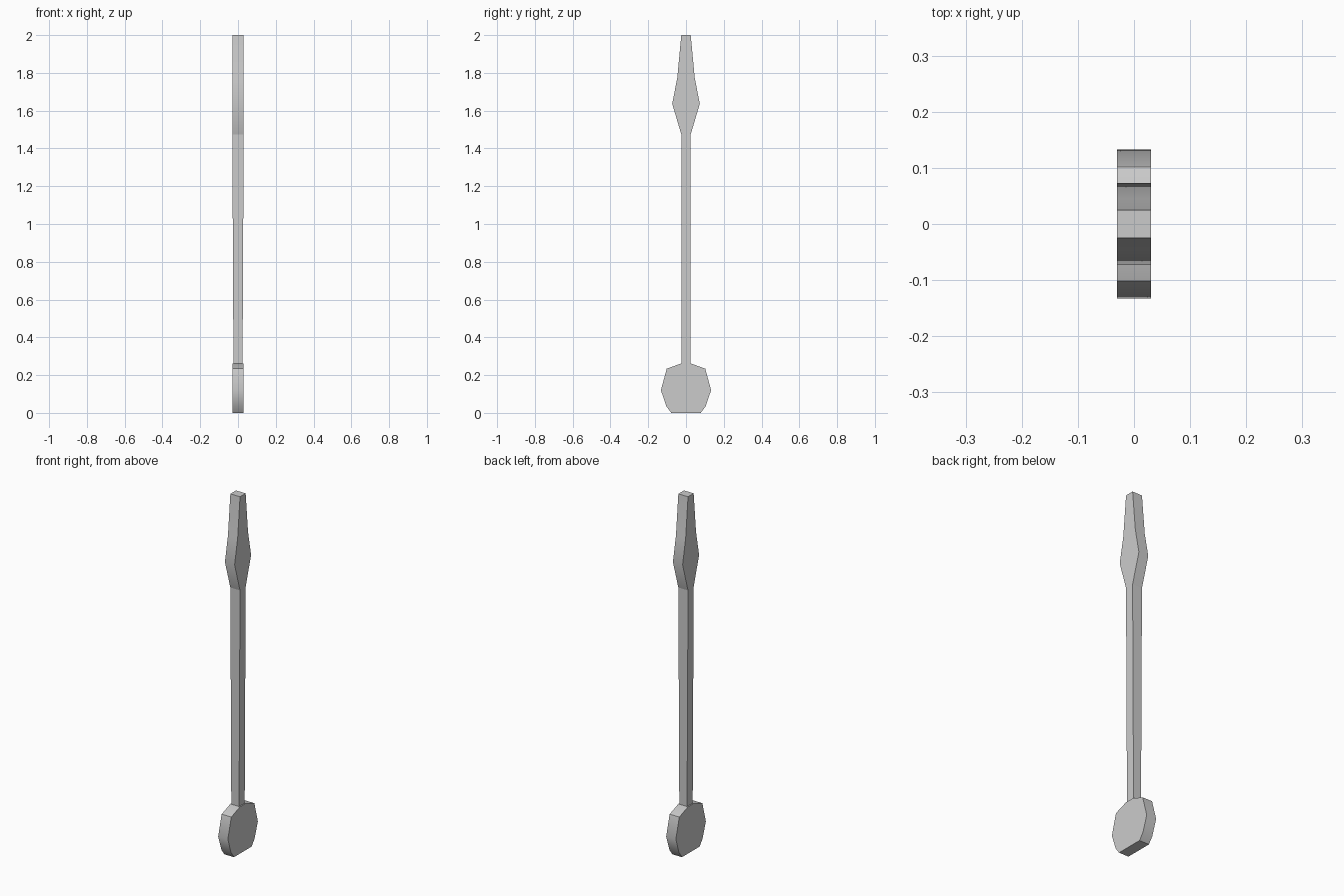
import bpy, bmesh

if "Cube" in bpy.data.objects:
    bpy.data.objects.remove(bpy.data.objects["Cube"])


def half_to_outline(half):
    # mirror a right-hand (y, z) half profile, listed bottom to top
    return half + [(-y, z) for y, z in reversed(half)]


def prism(name, half, thickness, skip_ends=False):
    """Slab across x from a mirrored profile; thickness(z) gives half width in x."""
    outline = half_to_outline(half)
    bm = bmesh.new()
    left = [bm.verts.new((-thickness(z), y, z)) for y, z in outline]
    right = [bm.verts.new((thickness(z), y, z)) for y, z in outline]
    n = len(outline)
    bm.faces.new(left)
    bm.faces.new(right)
    for i in range(n):
        j = (i + 1) % n
        # the closing edge is the bottom, the middle edge is the top
        if skip_ends and i in (n - 1, n // 2 - 1):
            continue
        bm.faces.new((left[i], left[j], right[j], right[i]))
    bmesh.ops.recalc_face_normals(bm, faces=bm.faces[:])
    mesh = bpy.data.meshes.new(name)
    bm.to_mesh(mesh)
    bm.free()
    obj = bpy.data.objects.new(name, mesh)
    bpy.context.collection.objects.link(obj)
    bpy.context.view_layer.objects.active = obj
    bpy.ops.object.select_all(action='DESELECT')
    obj.select_set(True)
    bpy.ops.object.shade_smooth_by_angle(angle=0.9)
    return obj


# faceted pommel
prism("pommel", [(0.078, 0.0), (0.104, 0.035), (0.133, 0.12),
                 (0.102, 0.234), (0.025, 0.262)], lambda z: 0.03)

# shaft, slightly thinner towards the pommel
prism("shaft", [(0.025, 0.262), (0.025, 1.475)],
      lambda z: 0.024 + 0.006 * (z - 0.262) / 1.213, skip_ends=True)

# flared blade tip
prism("blade", [(0.025, 1.475), (0.073, 1.636), (0.046, 1.775),
                (0.025, 2.0)], lambda z: 0.03)
